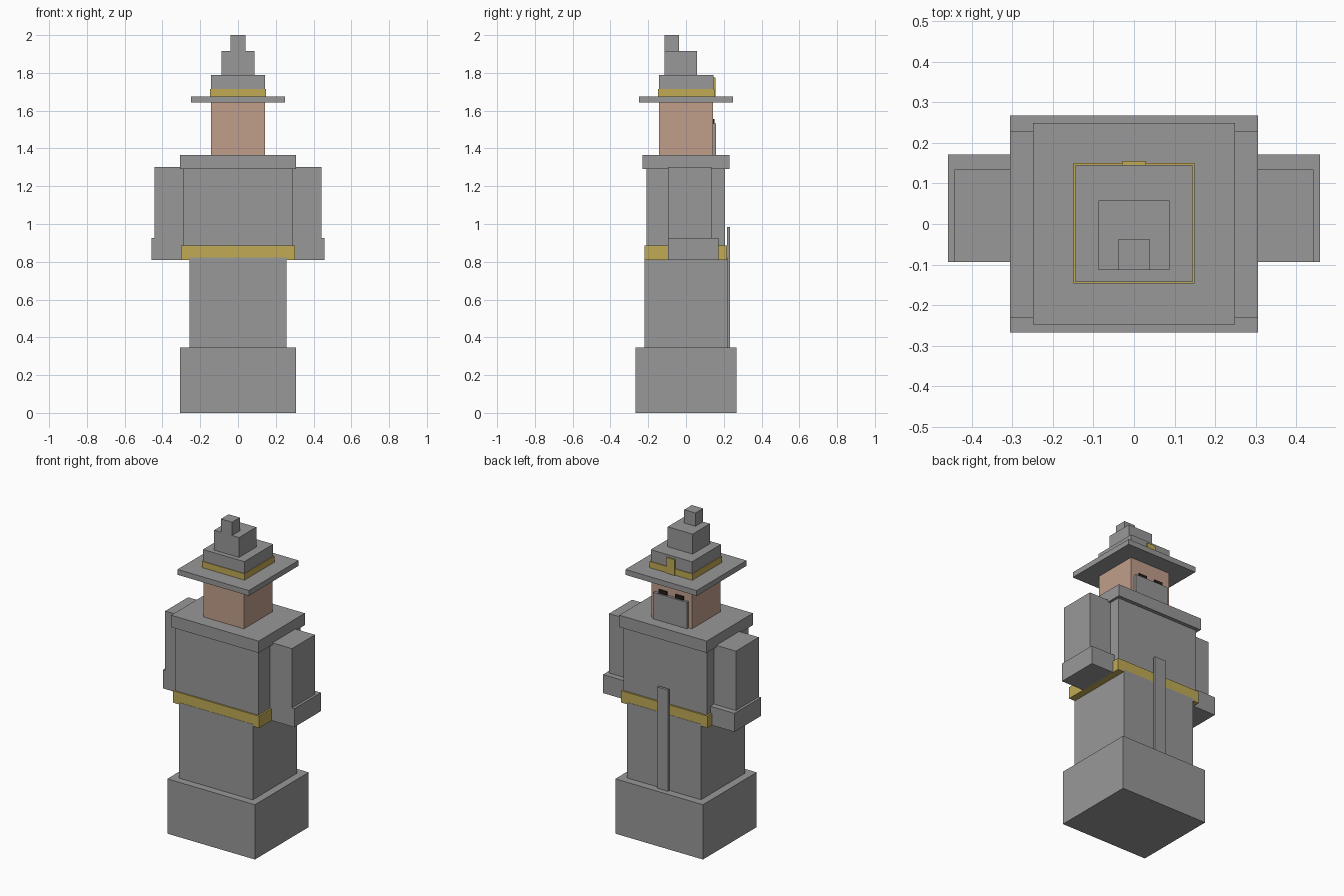
import bpy

if "Cube" in bpy.data.objects:
    bpy.data.objects.remove(bpy.data.objects["Cube"])

def material(name, rgb):
    m = bpy.data.materials.new(name)
    m.diffuse_color = (*rgb, 1.0)
    m.use_nodes = True
    m.node_tree.nodes["Principled BSDF"].inputs["Base Color"].default_value = m.diffuse_color
    return m

GREY = material("robe grey", (0.314, 0.314, 0.314))
GOLD = material("trim gold", (0.533, 0.402, 0.090))
SKIN = material("skin", (0.527, 0.347, 0.258))
DARK = material("eye brown", (0.020, 0.013, 0.010))

def box(name, x, y, z, mat):
    """Box from (min, max) ranges on each axis."""
    bpy.ops.mesh.primitive_cube_add(size=1)
    o = bpy.context.object
    o.name = name
    for v in o.data.vertices:
        v.co = [r[0] if c < 0 else r[1] for c, r in zip(v.co, (x, y, z))]
    o.data.materials.append(mat)
    return o

def centred(name, half_x, y, z, mat):
    return box(name, (-half_x, half_x), y, z, mat)

def pair(name, x, y, z, mat):
    box("right_" + name, x, y, z, mat)
    box("left_" + name, (-x[1], -x[0]), y, z, mat)

# Robe, belt and shoulders
centred("robe_hem", 0.306, (-0.268, 0.268), (0, 0.346), GREY)
centred("robe_skirt", 0.258, (-0.221, 0.219), (0.346, 0.823), GREY)
centred("belt", 0.301, (-0.2195, 0.2175), (0.81, 0.885), GOLD)
centred("torso", 0.29, (-0.21, 0.207), (0.823, 1.29), GREY)
centred("shoulder_cape", 0.306, (-0.231, 0.23), (1.29, 1.365), GREY)
centred("hanging_sash", 0.038, (0.218, 0.234), (0.346, 0.985), GREY)

# Sleeves and cuffs
pair("sleeve", (0.285, 0.443), (-0.094, 0.135), (0.925, 1.302), GREY)
pair("cuff", (0.285, 0.459), (-0.094, 0.172), (0.81, 0.927), GREY)

# Head, beard and eyes
centred("head", 0.142, (-0.143, 0.142), (1.365, 1.642), SKIN)
centred("beard", 0.118, (0.142, 0.159), (1.365, 1.532), GREY)
pair("eye", (0.029, 0.086), (0.142, 0.151), (1.525, 1.555), DARK)

# Stepped hat leaning backwards
centred("hat_brim", 0.249, (-0.248, 0.249), (1.642, 1.676), GREY)
centred("hat_band", 0.149, (-0.147, 0.150), (1.676, 1.716), GOLD)
centred("hat_lower", 0.144, (-0.143, 0.146), (1.676, 1.79), GREY)
centred("hat_middle", 0.087, (-0.114, 0.058), (1.79, 1.916), GREY)
centred("hat_tip", 0.039, (-0.114, -0.038), (1.916, 2.0), GREY)
centred("hat_buckle", 0.029, (0.146, 0.155), (1.676, 1.775), GOLD)
